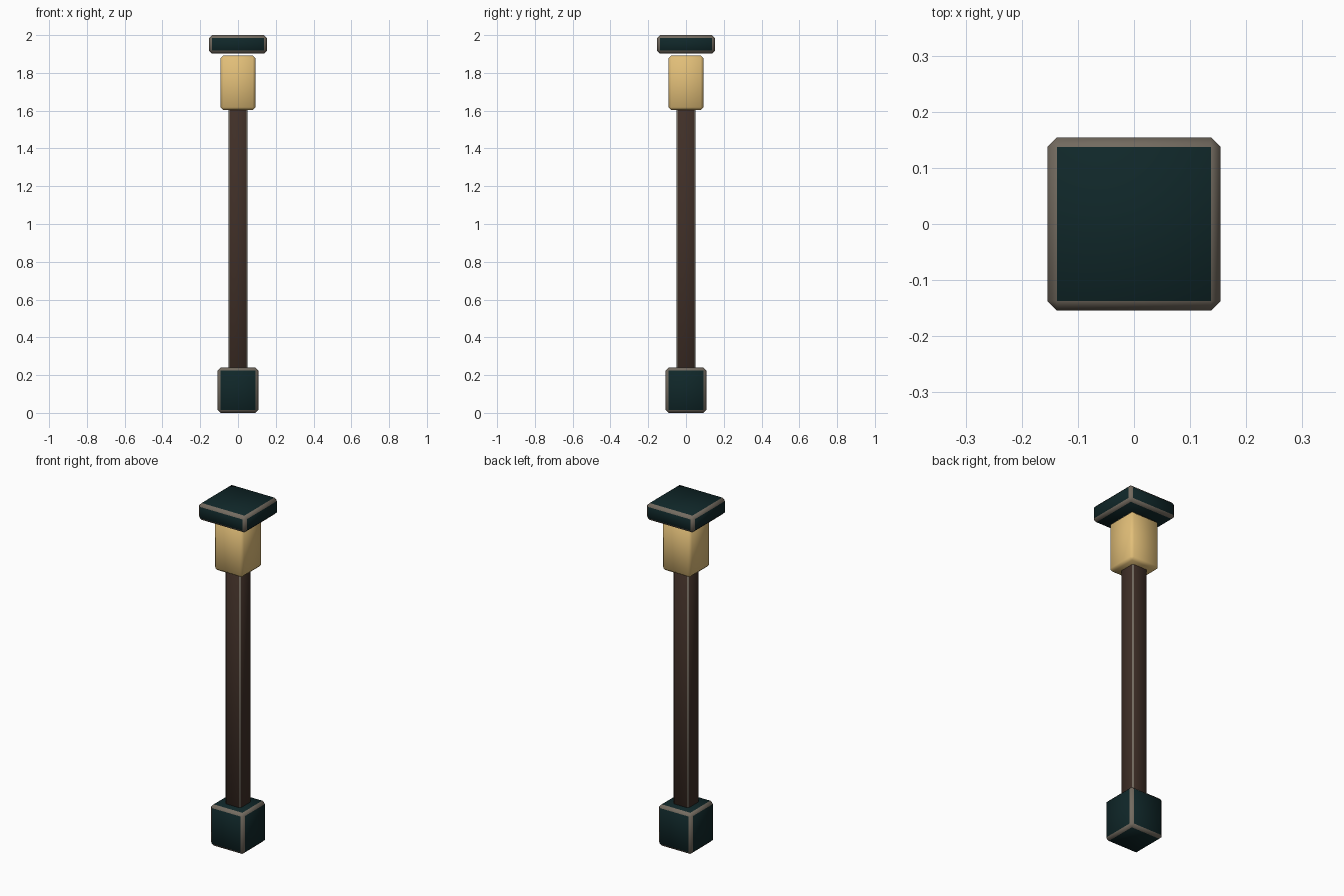
import bpy
import bmesh
from mathutils import Matrix

cube = bpy.data.objects.get("Cube")
if cube:
    bpy.data.objects.remove(cube, do_unlink=True)


def material(name, rgb):
    mat = bpy.data.materials.new(name)
    mat.use_nodes = True
    color = (*rgb, 1)
    mat.diffuse_color = color
    mat.node_tree.nodes["Principled BSDF"].inputs["Base Color"].default_value = color
    return mat


teal = material("dark teal", (0.005, 0.02, 0.022))
trim = material("grey trim", (0.17, 0.145, 0.115))
wood = material("dark wood", (0.05, 0.028, 0.02))
glow = material("warm lamp", (0.76, 0.52, 0.19))


def chamfered_box(name, half, bottom, top, chamfer, body, edge):
    """Square block with chamfered edges; the chamfer faces take the edge colour."""
    bm = bmesh.new()
    bmesh.ops.create_cube(bm, size=1)
    size = Matrix.Diagonal((2 * half, 2 * half, top - bottom, 1))
    bm.transform(Matrix.Translation((0, 0, (bottom + top) / 2)) @ size)
    bmesh.ops.bevel(bm, geom=bm.edges[:], offset=chamfer, segments=1,
                    profile=0.5, affect='EDGES')
    bm.normal_update()
    for face in bm.faces:
        flat = max(abs(c) for c in face.normal) > 0.99
        face.material_index = 0 if flat else 1
        face.smooth = True
    mesh = bpy.data.meshes.new(name)
    bm.to_mesh(mesh)
    bm.free()
    mesh.materials.append(body)
    mesh.materials.append(edge)
    obj = bpy.data.objects.new(name, mesh)
    bpy.context.collection.objects.link(obj)
    return obj


# Foot, post, glowing lamp and the cap floating just above it
chamfered_box("base", 0.108, 0.0, 0.24, 0.016, teal, trim)
chamfered_box("post", 0.05, 0.2, 1.63, 0.008, wood, trim)
chamfered_box("lamp", 0.093, 1.603, 1.892, 0.015, glow, glow)
chamfered_box("cap", 0.154, 1.902, 2.0, 0.0165, teal, trim)
